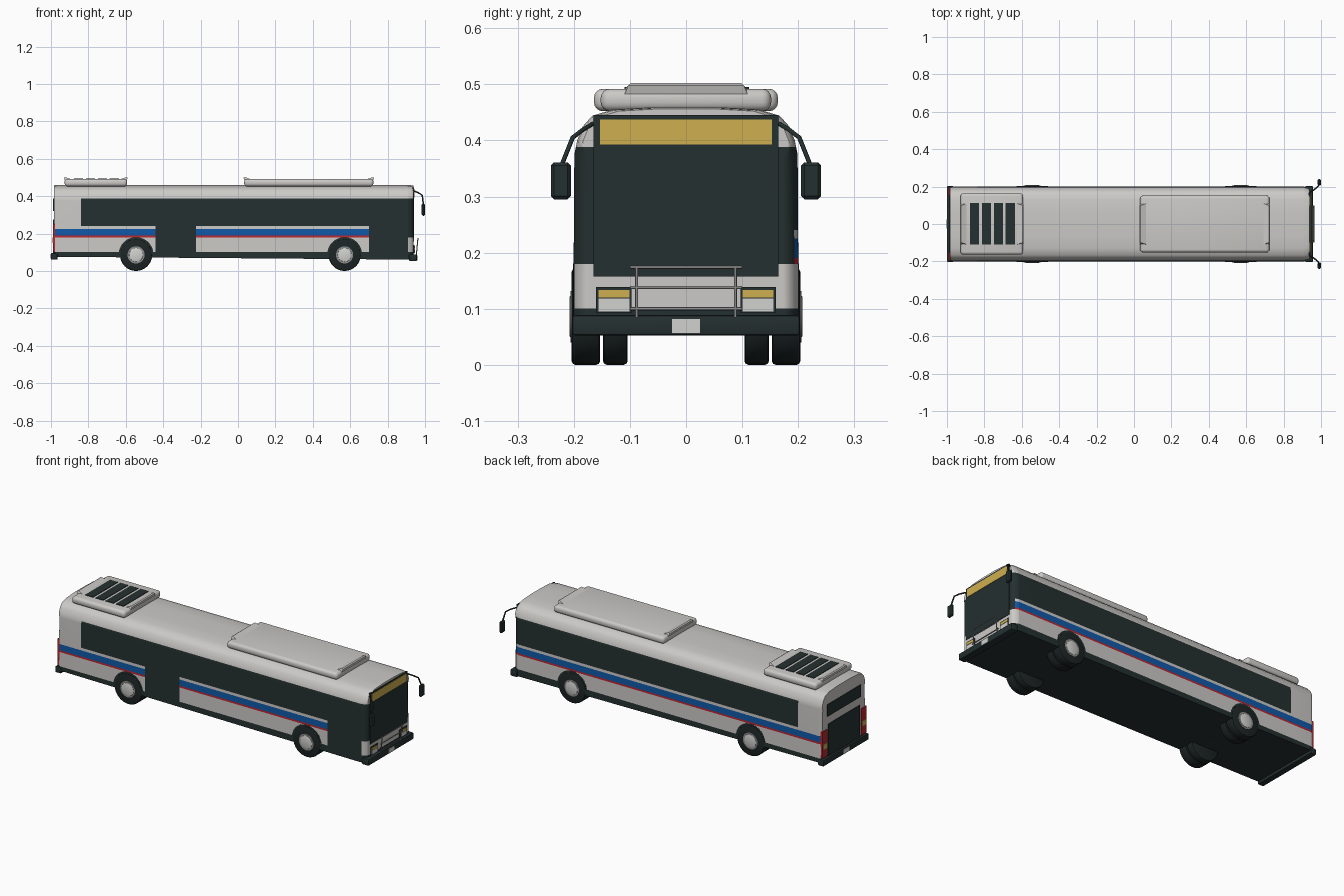
import bpy, bmesh, math
from mathutils import Matrix, Vector

cube = bpy.data.objects.get("Cube")
if cube:
    bpy.data.objects.remove(cube, do_unlink=True)


def material(name, *rgb):
    m = bpy.data.materials.new(name)
    m.use_nodes = True
    m.diffuse_color = (*rgb, 1)
    node = m.node_tree.nodes["Principled BSDF"]
    node.inputs["Base Color"].default_value = (*rgb, 1)
    node.inputs["Roughness"].default_value = 0.6
    return m


SILVER = material("silver paint", 0.60, 0.59, 0.57)
DARK = material("dark glass and trim", 0.018, 0.029, 0.029)
BLUE = material("blue stripe", 0.005, 0.10, 0.40)
RED = material("red stripe", 0.50, 0.02, 0.03)
AMBER = material("amber", 0.62, 0.43, 0.08)
TIRE = material("tire rubber", 0.012, 0.018, 0.018)
METAL = material("rack metal", 0.27, 0.27, 0.27)
LIGHT = material("pale lens", 0.64, 0.64, 0.62)


def finish(name, bm, *mats):
    bmesh.ops.recalc_face_normals(bm, faces=bm.faces)
    mesh = bpy.data.meshes.new(name)
    bm.to_mesh(mesh)
    bm.free()
    ob = bpy.data.objects.new(name, mesh)
    bpy.context.collection.objects.link(ob)
    for m in mats:
        mesh.materials.append(m)
    bpy.ops.object.select_all(action='DESELECT')
    ob.select_set(True)
    bpy.context.view_layer.objects.active = ob
    bpy.ops.object.shade_smooth_by_angle(angle=math.radians(35))
    return ob


def box(name, x, y, z, mat, bevel=0, segments=2):
    bm = bmesh.new()
    bmesh.ops.create_cube(bm, size=1)
    for v in bm.verts:
        v.co = Vector([(r[0] + r[1]) / 2 + c * (r[1] - r[0]) for r, c in zip((x, y, z), v.co)])
    if bevel:
        bmesh.ops.bevel(bm, geom=bm.edges[:], offset=bevel, segments=segments,
                        profile=0.5, affect='EDGES')
    return finish(name, bm, mat)


def prism(name, points, place, mat):
    """Extrude a closed outline; place(point, side) gives the two end caps."""
    bm = bmesh.new()
    a, b = [[bm.verts.new(place(p, s)) for p in points] for s in (-1, 1)]
    bm.faces.new(a)
    bm.faces.new(b)
    for i in range(len(a)):
        bm.faces.new((a[i - 1], a[i], b[i], b[i - 1]))
    return finish(name, bm, mat)


def disc(name, x, y0, y1, z, r, mat, bevel=0):
    bm = bmesh.new()
    turn = Matrix.Translation((x, (y0 + y1) / 2, z)) @ Matrix.Rotation(math.pi / 2, 4, 'X')
    bmesh.ops.create_cone(bm, cap_ends=True, segments=32, radius1=r, radius2=r,
                          depth=abs(y1 - y0), matrix=turn)
    if bevel:
        rims = [e for f in bm.faces if len(f.verts) > 4 for e in f.edges]
        bmesh.ops.bevel(bm, geom=rims, offset=bevel, segments=2, profile=0.5, affect='EDGES')
    return finish(name, bm, mat)


def tube(name, points, r, mat):
    curve = bpy.data.curves.new(name, 'CURVE')
    curve.dimensions = '3D'
    curve.bevel_depth = r
    curve.bevel_resolution = 2
    curve.use_fill_caps = True
    line = curve.splines.new('POLY')
    line.points.add(len(points) - 1)
    for p, co in zip(line.points, points):
        p.co = (*co, 1)
    curve.materials.append(mat)
    ob = bpy.data.objects.new(name, curve)
    bpy.context.collection.objects.link(ob)


# Body shell: lofted cross-sections, cut along the paint lines
half = [(.201, 0), (.199, .375), (.194, .40), (.184, .425), (.167, .444), (.13, .455), (.06, .459)]
section = half + [(-y, z) for y, z in reversed(half)]
bm = bmesh.new()
rings = []
for x, inset in ((-.985, .012), (-.98, .005), (-.97, 0), (.905, 0), (.925, .007), (.935, .017), (.939, .028)):
    floor = .068 - .008 * x
    ring = []
    for y, z in section:
        cut = inset * (.35 if z > .39 else 1)
        ring.append(bm.verts.new((x, y - math.copysign(cut, y), z - cut * .3 if z else floor)))
    rings.append(ring)
for a, b in zip(rings, rings[1:]):
    for i in range(len(a)):
        bm.faces.new((a[i - 1], a[i], b[i], b[i - 1]))
bm.faces.new(rings[0])
bm.faces.new(rings[-1])
cuts = [('z', v) for v in (.10, .18, .19, .225, .24, .388)]
cuts += [('x', v) for v in (-.84, -.44, -.225, .70, .91)]
for axis, v in cuts:
    normal = Vector((axis == 'x', 0, axis == 'z'))
    bmesh.ops.bisect_plane(bm, geom=bm.verts[:] + bm.edges[:] + bm.faces[:],
                           plane_co=normal * v, plane_no=normal)
bmesh.ops.recalc_face_normals(bm, faces=bm.faces)


def paint(face):
    x, y, z = face.calc_center_median()
    n = face.normal
    if n.z < -.5 or z < .10:
        return 1
    if z > .388 or x < -.98:
        return 0
    if x > .91:                              # front corner posts
        if z < .18:
            return 0
        if y < 0 or x > .925 or z > .24:
            return 1
    if abs(n.y) > .3:
        if z > .24 and x > -.84:             # side windows
            return 1
        if y < 0 and (x > .70 or -.44 < x < -.225):   # doors
            return 1
        if .19 < z < .225:
            return 2
        if .18 < z < .19:
            return 3
    return 0


for f in bm.faces:
    f.material_index = paint(f)
body = finish("body_shell", bm, SILVER, DARK, BLUE, RED)
body.modifiers.new("weighted normals", 'WEIGHTED_NORMAL').keep_sharp = True

# Front face
box("windshield", (.934, .942), (-.165, .165), (.157, .445), DARK)
box("destination_sign", (.940, .944), (-.153, .153), (.393, .437), AMBER)
box("front_bumper", (.915, .957), (-.203, .203), (.052, .089), DARK, .006)
box("front_plate", (.955, .959), (-.025, .025), (.056, .082), LIGHT)

# Rear face
box("rear_window", (-.989, -.982), (-.15, .15), (.32, .387), DARK)
box("engine_panel", (-.989, -.982), (-.14, .14), (.09, .275), DARK)
box("rear_bumper", (-1, -.965), (-.203, .203), (.06, .095), DARK, .005)
box("rear_plate", (-1.002, -.998), (-.025, .025), (.066, .09), LIGHT)

for s, side in ((-1, "right"), (1, "left")):
    def span(a, b):
        return sorted((s * a, s * b))
    # Headlights and tail lights
    box(side + "_headlight_frame", (.936, .943), span(.097, .16), (.092, .139), DARK)
    box(side + "_turn_signal", (.942, .945), span(.101, .156), (.12, .133), AMBER)
    box(side + "_headlight", (.942, .945), span(.101, .156), (.095, .118), LIGHT)
    box(side + "_tail_light", (-.990, -.978), span(.152, .196), (.10, .25), RED)
    box(side + "_tail_signal", (-.993, -.988), span(.156, .192), (.15, .178), AMBER)
    # Mirror on a bent arm
    tube(side + "_mirror_arm", [(.935, s * .166, .43), (.965, s * .185, .418),
                                (.985, s * .202, .405), (.991, s * .222, .355)], .004, DARK)
    box(side + "_mirror", (.982, 1), span(.205, .241), (.295, .361), DARK, .006, 1)
    # Wheels with arches
    for x, axle in ((-.545, "rear"), (.57, "front")):
        name = f"{axle}_{side}_"
        arch = [(x + .093 * math.cos(a), .088 + .093 * math.sin(a))
                for a in (math.pi * i / 20 for i in range(21))]
        prism(name + "arch", arch,
              lambda p, e: (p[0], s * (.199 + .002 * e), p[1]), DARK)
        disc(name + "outer_tire", x, s * .153, s * .204, .086, .086, TIRE, .007)
        disc(name + "inner_tire", x, s * .104, s * .148, .086, .086, TIRE, .007)
        disc(name + "rim", x, s * .20, s * .2055, .086, .046, METAL)
        disc(name + "hub", x, s * .20, s * .2075, .086, .037, LIGHT, .002)

# Axles
for x, axle in ((-.545, "rear"), (.57, "front")):
    disc(axle + "_axle", x, -.11, .11, .086, .015, DARK)

# Folding rack on the nose
for z in (.10, .138, .174):
    x = .946 + z * .09
    tube("rack_rail", [(x, -.10, z), (x, .10, z)], .0028, METAL)
for y in (-.088, .088):
    tube("rack_post", [(.953, y, .08), (.962, y, .175)], .0028, METAL)

# Roof pods with raised end deflectors
for name, x0, x1, w in (("rear_roof_pod", -.93, -.59, .164), ("front_roof_pod", .03, .727, .152)):
    box(name, (x0 + .003, x1 - .003), (-w, w), (.452, .492), SILVER, .016, 4)
    for end, d in ((x0, 1), (x1, -1)):
        outline = [(.05, .455), (.035, .492), (.006, .502), (0, .498), (.012, .455)]
        prism(name + "_deflector", outline,
              lambda p, e: (end + d * p[0], e * (.121 - max(0, p[1] - .48)), p[1]), SILVER)

# Roof grille slats
for i in range(4):
    x = -.877 + i * .0637
    box("roof_grille", (x, x + .049), (-.11, .112), (.489, .495), DARK)
